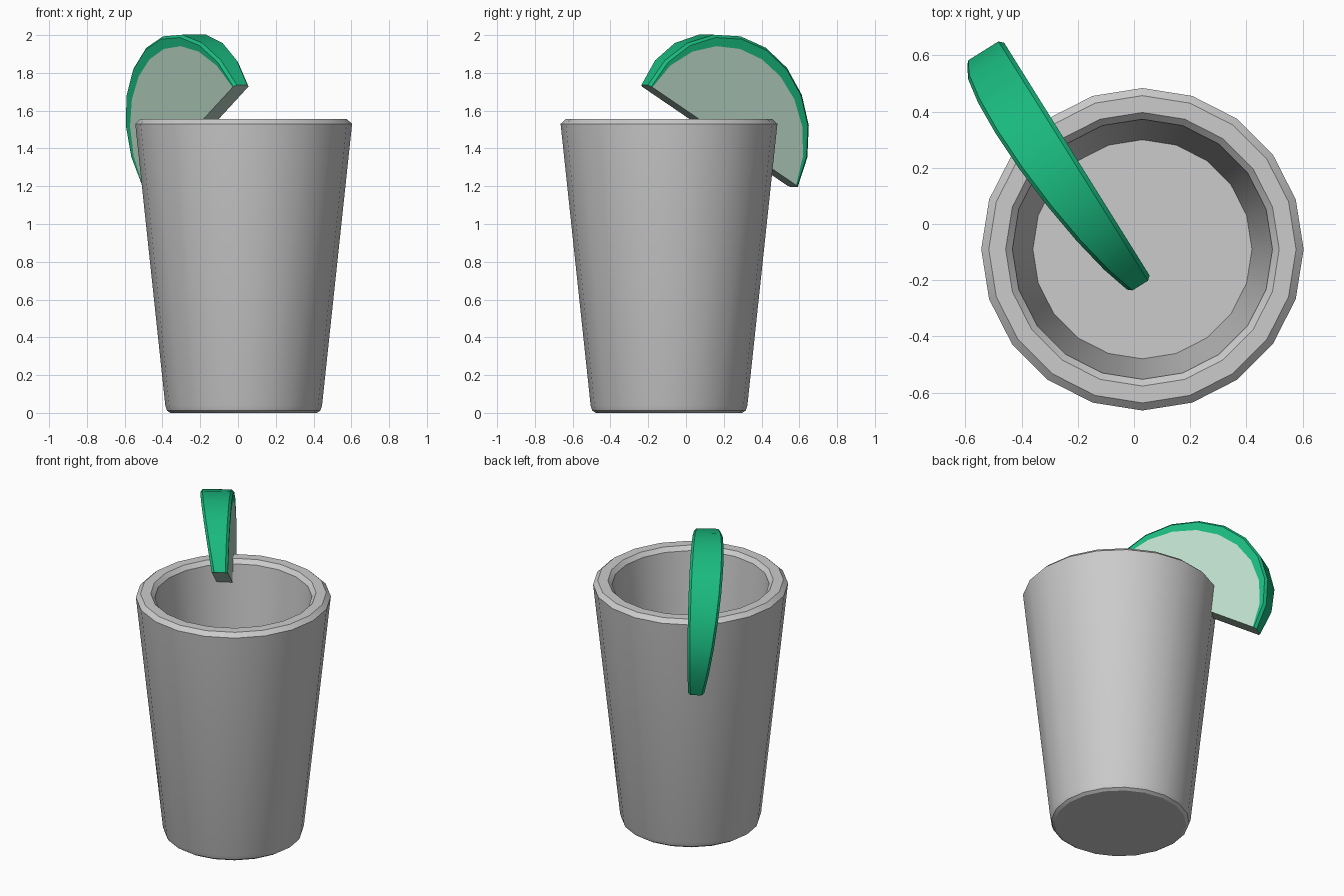
import bpy, bmesh
from math import sin, cos, pi, radians

if "Cube" in bpy.data.objects:
    bpy.data.objects.remove(bpy.data.objects["Cube"])


def finish(bm, name, mats=()):
    bmesh.ops.recalc_face_normals(bm, faces=bm.faces)
    me = bpy.data.meshes.new(name)
    bm.to_mesh(me)
    bm.free()
    ob = bpy.data.objects.new(name, me)
    bpy.context.collection.objects.link(ob)
    for m in mats:
        me.materials.append(m)
    bpy.ops.object.select_all(action='DESELECT')
    ob.select_set(True)
    bpy.context.view_layer.objects.active = ob
    bpy.ops.object.shade_smooth_by_angle(angle=radians(30))
    return ob


def material(name, color):
    m = bpy.data.materials.new(name)
    m.diffuse_color = (*color, 1)
    m.use_nodes = True
    m.node_tree.nodes["Principled BSDF"].inputs["Base Color"].default_value = m.diffuse_color
    return m


# Drinking glass: 20-sided lathe, open top, filled to about half height
SIDES = 20
CX, CY = 0.03, -0.09
profile = [(0.388, 0), (0.406, 0.012), (0.415, 0.04), (0.574, 1.53), (0.547, 1.555),
           (0.487, 1.555), (0.463, 1.53), (0.39, 0.8)]
bm = bmesh.new()
rings = [[bm.verts.new((CX + r * cos(2 * pi * i / SIDES), CY + r * sin(2 * pi * i / SIDES), z))
          for i in range(SIDES)] for r, z in profile]
for a, b in zip(rings, rings[1:]):
    for i in range(SIDES):
        j = (i + 1) % SIDES
        bm.faces.new((a[i], a[j], b[j], b[i]))
bm.faces.new(rings[0])
bm.faces.new(rings[-1])
finish(bm, "drinking_glass")

# Fruit wedge: half disc, thicker towards the peel, tilted over the rim
R, SEGS, CH = 0.54, 10, 0.015
UC, ZC, TILT = 0.27, 1.465, radians(30)
D = (-0.53, 0.848)      # horizontal direction of the slice
N = (0.848, 0.53)       # slice normal
peel = material("peel", (0.01, 0.48, 0.21))
flesh = material("flesh", (0.5, 0.7, 0.58))


def point(bm, r, a, side, inset=0.0):
    # a: 0 at the inner tip, pi at the outer tip
    along, dist = -r * cos(a), r * sin(a)
    u = UC + along * cos(TILT) + dist * sin(TILT)
    z = ZC - along * sin(TILT) + dist * cos(TILT)
    width = 0.095 + 0.105 * dist / R
    n = -0.05 - inset if side else -0.05 - width + inset
    return bm.verts.new((D[0] * u + N[0] * n, D[1] * u + N[1] * n, z))


bm = bmesh.new()
rows = []
for k in range(SEGS + 1):
    a = pi * k / SEGS
    r_in = R - 0.022 - 0.048 * sin(a)
    rows.append([point(bm, r_in, a, 0), point(bm, R - CH, a, 0), point(bm, R, a, 0, CH),
                 point(bm, R, a, 1, CH), point(bm, R - CH, a, 1), point(bm, r_in, a, 1)])
for p, q in zip(rows, rows[1:]):
    for i in range(5):
        bm.faces.new((p[i], p[i + 1], q[i + 1], q[i]))
# Flesh sides and the straight cut face
for f in ([r[0] for r in rows], [r[5] for r in rows], rows[0] + rows[-1][::-1]):
    bm.faces.new(f).material_index = 1
finish(bm, "fruit_wedge", (peel, flesh))
